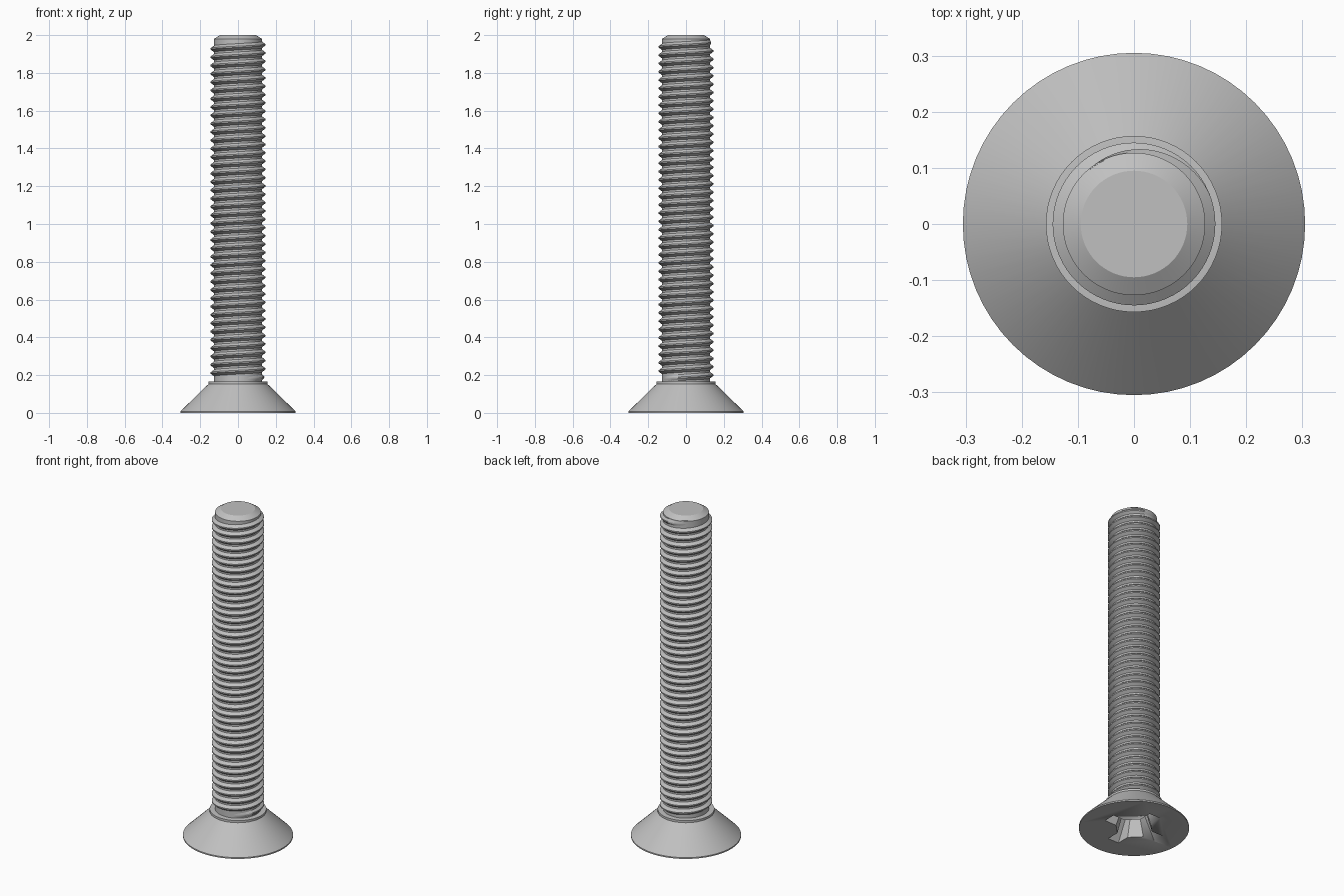
import bpy, bmesh, math

SEG = 64
PITCH = 0.044
CORE, CREST = 0.127, 0.145
THREAD_LOW, THREAD_HIGH = 0.18, 1.965

if "Cube" in bpy.data.objects:
    bpy.data.objects.remove(bpy.data.objects["Cube"], do_unlink=True)

steel = bpy.data.materials.new("steel grey")
steel.use_nodes = True
steel.diffuse_color = (0.53, 0.53, 0.53, 1)
steel.node_tree.nodes["Principled BSDF"].inputs["Base Color"].default_value = steel.diffuse_color


def finish(name, bm, angle=25):
    bmesh.ops.recalc_face_normals(bm, faces=bm.faces)
    mesh = bpy.data.meshes.new(name)
    bm.to_mesh(mesh)
    bm.free()
    obj = bpy.data.objects.new(name, mesh)
    bpy.context.collection.objects.link(obj)
    mesh.materials.append(steel)
    bpy.ops.object.select_all(action="DESELECT")
    obj.select_set(True)
    bpy.context.view_layer.objects.active = obj
    bpy.ops.object.shade_smooth_by_angle(angle=math.radians(angle))
    return obj


def loft(bm, rings):
    """Bridge closed rings of points and cap both ends."""
    loops = [[bm.verts.new(p) for p in ring] for ring in rings]
    for a, b in zip(loops, loops[1:]):
        for i in range(len(a)):
            j = (i + 1) % len(a)
            bm.faces.new((a[i], a[j], b[j], b[i]))
    bm.faces.new(loops[0])
    bm.faces.new(loops[-1])


def lathe(name, profile):
    bm = bmesh.new()
    turn = [math.tau * i / SEG for i in range(SEG)]
    loft(bm, [[(r * math.cos(t), r * math.sin(t), z) for t in turn] for r, z in profile])
    return finish(name, bm)


def cross(length, width, inner, z):
    """Four-armed outline with chamfered inner corners."""
    arm = [(inner, -width), (length, -width), (length, width), (inner, width)]
    points = []
    for c, s in ((1, 0), (0, 1), (-1, 0), (0, -1)):
        points += [(x * c - y * s, x * s + y * c, z) for x, y in arm]
    return points


# Countersunk head with a short collar
head = lathe("countersunk_head", [(0.305, 0), (0.305, 0.008), (0.157, 0.152),
                                  (0.157, 0.165), (0.145, 0.166)])

# Tapered cross recess cut into the underside of the head
bm = bmesh.new()
loft(bm, [cross(0.185, 0.038, 0.102, -0.01),
          cross(0.1, 0.026, 0.06, 0.125),
          cross(0.02, 0.008, 0.014, 0.15)])
cutter = finish("recess_cutter", bm)
cut = head.modifiers.new("cross recess", "BOOLEAN")
cut.object = cutter
cut.solver = "EXACT"
bpy.context.view_layer.objects.active = head
bpy.ops.object.modifier_apply(modifier=cut.name)
bpy.data.objects.remove(cutter, do_unlink=True)

# Shank core with chamfered tip
lathe("shank_core", [(CORE, 0.16), (CORE, 1.98), (0.095, 2.0)])

# Helical thread ridge that fades into the core at both ends
steps = round((THREAD_HIGH - THREAD_LOW) / PITCH * SEG)
fade = SEG * 0.3
end_angle = math.radians(130)
rings = []
for i in range(steps + 1):
    t = end_angle - math.tau * (steps - i) / SEG
    z = THREAD_HIGH - PITCH * (steps - i) / SEG
    rise = min(1, i / fade, (steps - i) / fade)
    top = CORE - 0.001 + (CREST - CORE + 0.001) * rise
    base = CORE - 0.002
    section = [(base, -0.42), (top, -0.08), (top, 0.08), (base, 0.42)]
    rings.append([(r * math.cos(t), r * math.sin(t), z + h * PITCH) for r, h in section])
bm = bmesh.new()
loft(bm, rings)
finish("thread", bm)
